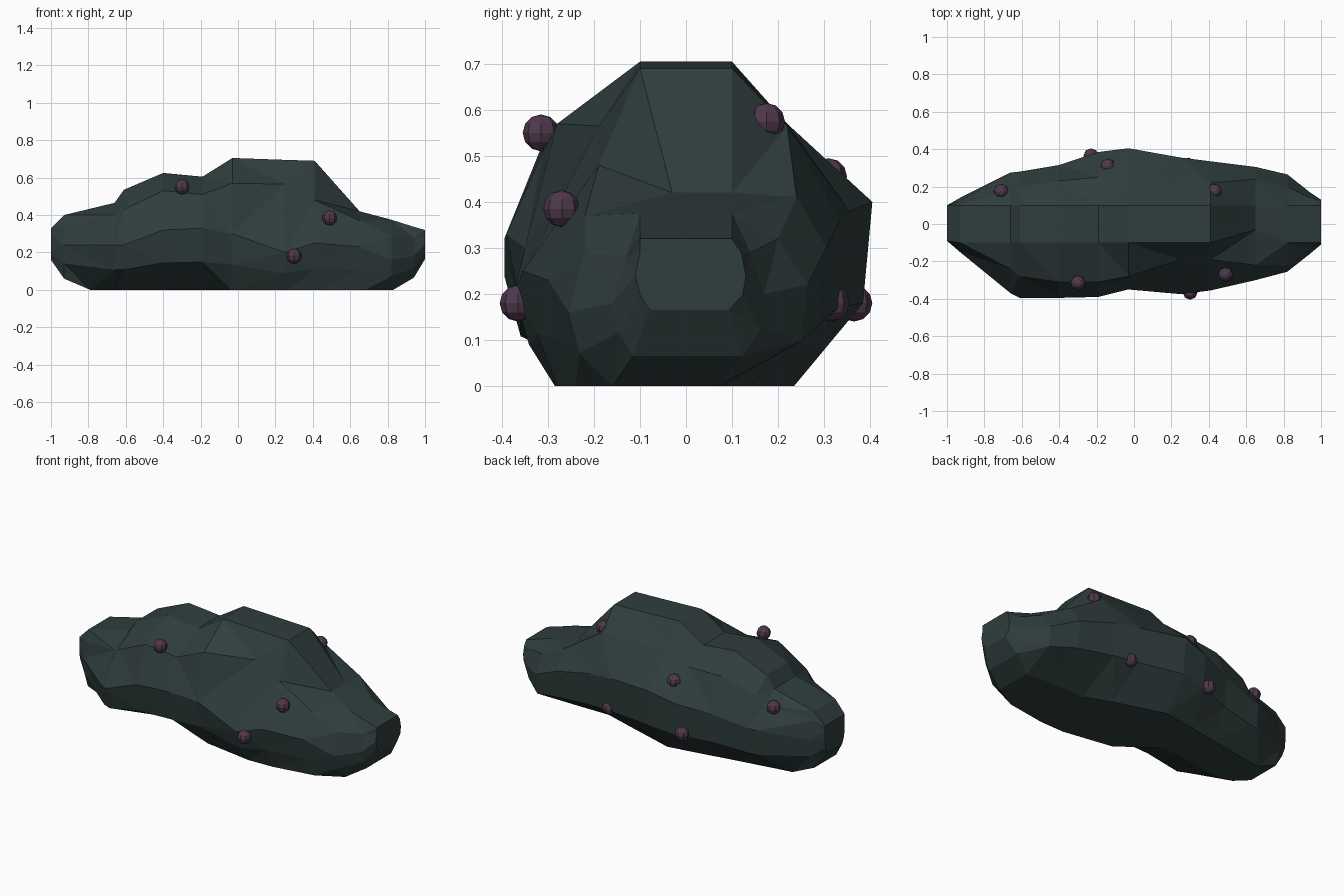
import bpy, bmesh


def material(name, rgb):
    m = bpy.data.materials.new(name)
    m.diffuse_color = (*rgb, 1)
    return m


STONE = material("dark green stone", (0.029, 0.047, 0.047))
PURPLE = material("dull purple", (0.078, 0.04, 0.072))


def finish(name, bm, mat):
    bmesh.ops.recalc_face_normals(bm, faces=bm.faces)
    me = bpy.data.meshes.new(name)
    bm.to_mesh(me)
    bm.free()
    me.materials.append(mat)
    ob = bpy.data.objects.new(name, me)
    bpy.context.collection.objects.link(ob)
    return ob


# Boulder stations along x: x, bottom z, top z,
# front (side y, side z, shoulder y, shoulder z), back (same)
STATIONS = [
    (-1.00, .16, .33, .09, .24, .09, .30, .10, .24, .10, .30),
    (-.93, .06, .40, .15, .24, .13, .34, .14, .24, .12, .35),
    (-.66, 0, .465, .37, .24, .24, .40, .275, .28, .19, .40),
    (-.61, 0, .535, .395, .24, .28, .43, .28, .28, .20, .45),
    (-.40, 0, .625, .395, .32, .31, .53, .315, .32, .23, .52),
    (-.19, 0, .605, .39, .33, .31, .51, .385, .36, .25, .53),
    (-.03, 0, .705, .35, .30, .28, .57, .405, .40, .22, .57),
    (.25, 0, .695, .375, .20, .19, .565, .355, .38, .22, .57),
    (.41, 0, .69, .355, .25, .19, .48, .335, .36, .22, .565),
    (.65, 0, .42, .30, .23, .22, .37, .305, .30, .24, .41),
    (.82, 0, .375, .255, .16, .22, .29, .265, .22, .20, .32),
    (.94, .065, .337, .16, .18, .13, .28, .17, .20, .14, .29),
    (1.0, .165, .32, .11, .24, .10, .29, .13, .24, .12, .29),
]

# Undercut outline of the flat underside: station x -> (x, front y, back y)
BASE = {-.66: (-.79, .10, .11), -.61: (-.66, .12, .13), -.40: (-.42, .08, .17),
        -.19: (-.25, .08, .20), -.03: (-.04, .235, .235), .25: (.27, .285, .14),
        .41: (.43, .28, .08), .65: (.68, .24, .08), .82: (.83, .16, .07)}


def half(x, zb, zt, ym, zm, ys, zs, sign):
    bx, front, back = BASE.get(x, (x, .72 * ym, .72 * ym))
    top = .03 if (sign < 0 and x == .65) else min(.1, ys)
    low = .91 if sign < 0 else .95
    pts = [(bx, front if sign < 0 else back, zb),
           (x, low * ym, zb + (zm - zb) * .45),
           (x, ym, zm), (x, ys, zs), (x, top, zt)]
    return [(a, sign * b, c) for a, b, c in pts]


# Boulder: loft the rings and cap both ends
bm = bmesh.new()
rings = []
for x, zb, zt, *s in STATIONS:
    pts = half(x, zb, zt, *s[:4], -1) + half(x, zb, zt, *s[4:], 1)[::-1]
    rings.append([bm.verts.new(p) for p in pts])
for a, b in zip(rings, rings[1:]):
    n = len(a)
    for i in range(n):
        j = (i + 1) % n
        bm.faces.new((a[i], a[j], b[j], b[i]))
bm.faces.new(rings[0])
bm.faces.new(rings[-1][::-1])
bmesh.ops.recalc_face_normals(bm, faces=bm.faces)
bmesh.ops.triangulate(bm, faces=bm.faces, quad_method='BEAUTY')
finish("boulder", bm, STONE)

# Small round growths on the boulder
BUMPS = [(-.30, -.315, .55), (.49, -.27, .385), (.30, -.365, .18),
         (-.71, .175, .395), (-.14, .31, .455), (.43, .175, .575),
         (-.23, .365, .18), (.29, .315, .18)]
for k, p in enumerate(BUMPS):
    bm = bmesh.new()
    bmesh.ops.create_uvsphere(bm, u_segments=8, v_segments=6, radius=.04)
    ob = finish(f"growth_{k + 1}", bm, PURPLE)
    ob.location = p
